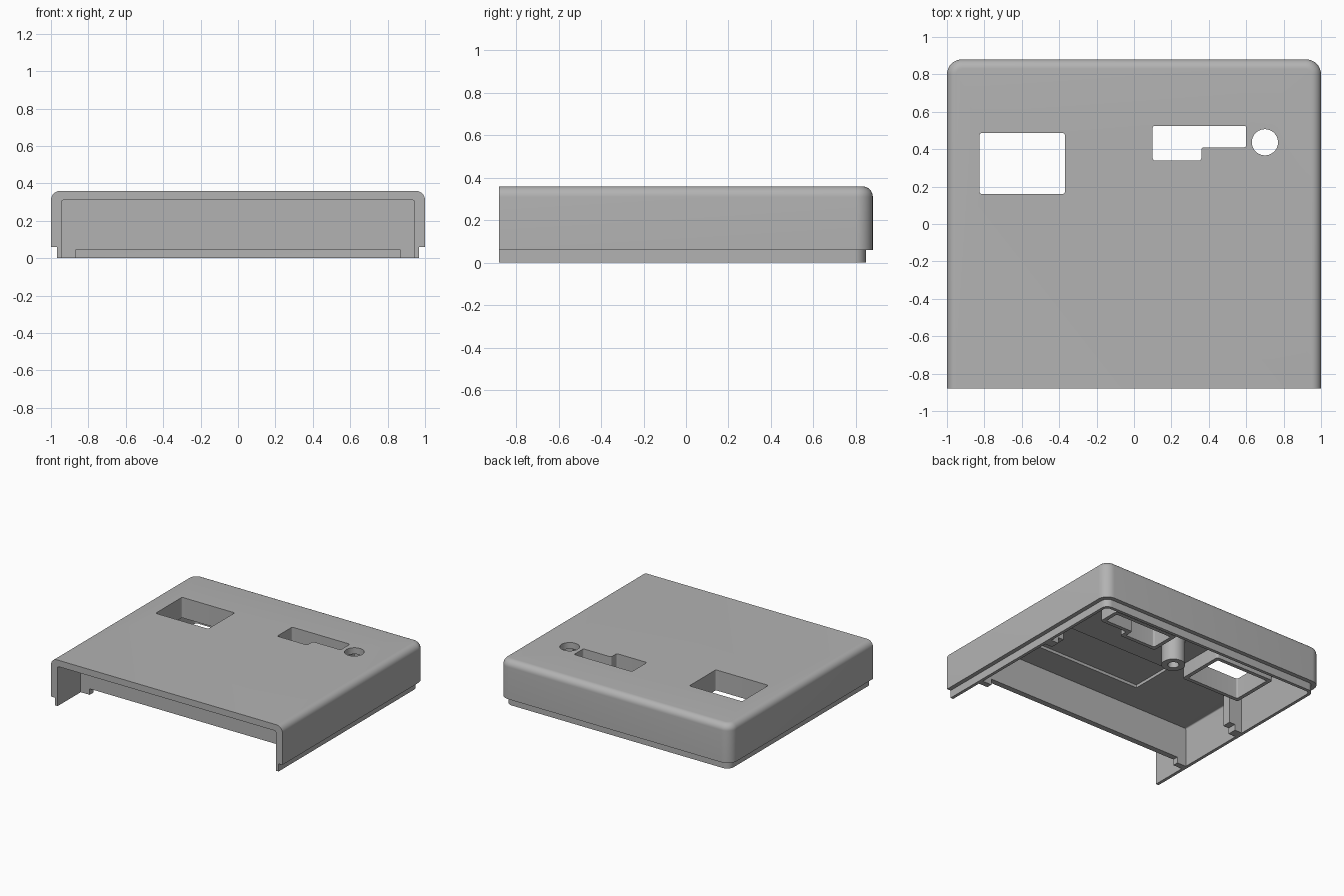
import bpy
import bmesh
from math import pi, cos, sin

old = bpy.data.objects.get("Cube")
if old:
    bpy.data.objects.remove(old, do_unlink=True)

grey = bpy.data.materials.new("Matte grey plastic")
grey.use_nodes = True
shade = (0.45, 0.45, 0.45, 1)
grey.diffuse_color = shade
grey.node_tree.nodes["Principled BSDF"].inputs["Base Color"].default_value = shade


def prism(name, pts, z0, z1, r=0, fillet=0, back_only=False):
    """Extrude an outline; round its upright corners, then its top edge."""
    bm = bmesh.new()
    base = bm.faces.new([bm.verts.new((x, y, z0)) for x, y in pts])
    up = bmesh.ops.extrude_face_region(bm, geom=[base])["geom"]
    for v in up:
        if isinstance(v, bmesh.types.BMVert):
            v.co.z = z1
    bmesh.ops.recalc_face_normals(bm, faces=bm.faces)
    front = min(y for x, y in pts) + 0.001

    def bevel(edges, width, segs):
        bmesh.ops.bevel(bm, geom=edges, offset=width, offset_type='OFFSET',
                        segments=segs, profile=0.5, affect='EDGES', clamp_overlap=True)

    if r:
        bevel([e for e in bm.edges if abs(e.verts[0].co.z - e.verts[1].co.z) > 0.001
               and (not back_only or e.verts[0].co.y > 0)], r, 8)
    if fillet:
        bevel([e for e in bm.edges if all(v.co.z > z1 - 0.001 for v in e.verts)
               and any(v.co.y > front for v in e.verts)], fillet, 8)
    bmesh.ops.recalc_face_normals(bm, faces=bm.faces)
    mesh = bpy.data.meshes.new(name)
    bm.to_mesh(mesh)
    bm.free()
    obj = bpy.data.objects.new(name, mesh)
    bpy.context.collection.objects.link(obj)
    mesh.materials.append(grey)
    return obj


def rect(x0, x1, y0, y1):
    return [(x0, y0), (x1, y0), (x1, y1), (x0, y1)]


def circle(cx, cy, r, n=40):
    return [(cx + r * cos(2 * pi * i / n), cy + r * sin(2 * pi * i / n)) for i in range(n)]


def ell(m):
    """L-shaped outline grown outwards by m."""
    return [(0.10 - m, 0.34 - m), (0.36 + m, 0.34 - m), (0.36 + m, 0.41 - m),
            (0.60 + m, 0.41 - m), (0.60 + m, 0.525 + m), (0.10 - m, 0.525 + m)]


def combine(obj, tool, op='DIFFERENCE'):
    mod = obj.modifiers.new(op.title(), 'BOOLEAN')
    mod.operation = op
    mod.solver = 'EXACT'
    mod.object = tool
    bpy.context.view_layer.objects.active = obj
    bpy.ops.object.modifier_apply(modifier=mod.name)
    bpy.data.objects.remove(tool, do_unlink=True)


def smooth(obj):
    bpy.ops.object.select_all(action='DESELECT')
    obj.select_set(True)
    bpy.context.view_layer.objects.active = obj
    bpy.ops.object.shade_smooth_by_angle(angle=0.6)


# Outer cover with the narrower mating lip underneath
shell = prism("cover_shell", rect(-1, 1, -0.88, 0.88), 0.06, 0.36, 0.08, 0.05, True)
lip = prism("lip", rect(-0.967, 0.967, -0.88, 0.847), 0, 0.1, 0.055, 0, True)
combine(shell, lip, 'UNION')

# Hollow interior, open below and at the front
combine(shell, prism("cavity", rect(-0.943, 0.943, -1, 0.822), -0.1, 0.31, 0.03, 0.01, True))

# Shallow pocket in the ceiling
combine(shell, prism("pocket", rect(-0.30, 0.72, -0.33, 0.02), 0.25, 0.333))


# Openings through the top
def window_cut():
    return prism("window_cut", rect(-0.825, -0.37, 0.16, 0.487), 0.1, 0.5, 0.012)


def slot_cut():
    return prism("slot_cut", ell(0), 0.1, 0.5, 0.012)


combine(shell, window_cut())
combine(shell, slot_cut())
combine(shell, prism("button_cut", circle(0.70, 0.437, 0.07), 0.1, 0.5))

# Collars hanging below the two large openings
window_collar = prism("window_collar", rect(-0.855, -0.34, 0.13, 0.517), 0.2, 0.32, 0.02)
combine(window_collar, window_cut())
slot_collar = prism("slot_collar", ell(0.03), 0.2, 0.32, 0.02)
combine(slot_collar, slot_cut())

# Hollow screw boss
boss = prism("screw_boss", circle(-0.08, 0.34, 0.085), 0.12, 0.32)
combine(boss, prism("boss_bore", circle(-0.08, 0.34, 0.04), 0, 0.3))

# Recessed front wall with a long notch along its bottom edge
wall = prism("front_wall", rect(-0.95, 0.95, -0.595, -0.55), 0, 0.315)
combine(wall, prism("wall_notch", rect(-0.865, 0.865, -0.7, -0.4), -0.1, 0.047))

# Stepped support ribs on the side walls
parts = [shell, window_collar, slot_collar, boss, wall]
for side, name, y in ((-1, "left", 0), (1, "right", 0.14)):
    xs = sorted((side * 0.83, side * 0.95))
    rib = prism(name + "_support_rib", rect(*xs, y, y + 0.07), 0, 0.315)
    xs = sorted((side * 0.80, side * 0.88))
    combine(rib, prism("rib_step", rect(*xs, y - 0.1, y + 0.2), -0.1, 0.047))
    parts.append(rib)

for part in parts:
    smooth(part)
